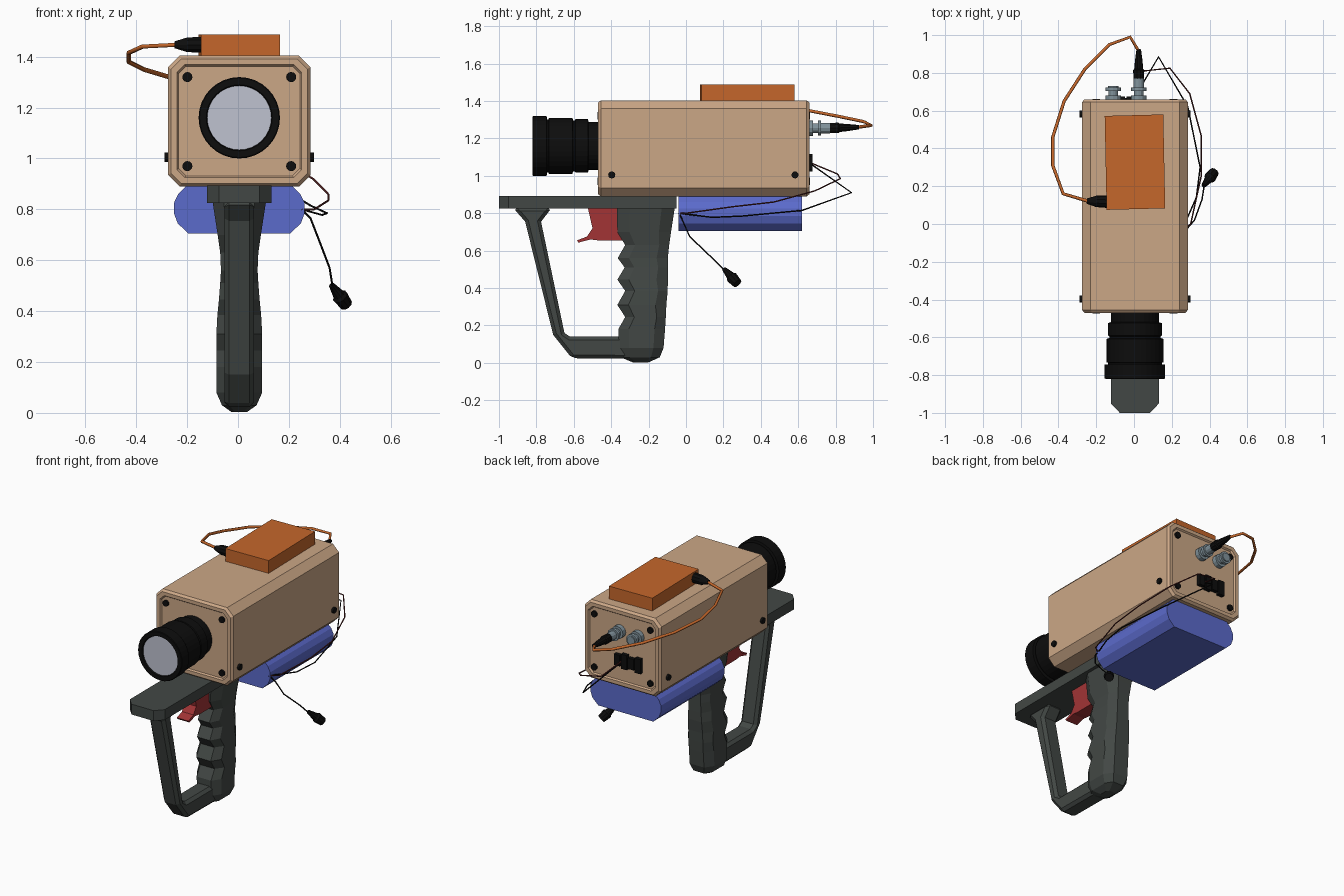
import bpy, bmesh, math
from mathutils import Vector

if "Cube" in bpy.data.objects:
    bpy.data.objects.remove(bpy.data.objects["Cube"])

CX = 0.005  # centre line of the device


def mat(name, r, g, b):
    m = bpy.data.materials.new(name)
    m.diffuse_color = (r, g, b, 1)
    m.use_nodes = True
    m.node_tree.nodes["Principled BSDF"].inputs["Base Color"].default_value = m.diffuse_color
    return m


TAN = mat("tan_paint", 0.60, 0.386, 0.24)
ORANGE = mat("orange", 0.56, 0.135, 0.024)
BLUE = mat("blue", 0.105, 0.145, 0.60)
DARK = mat("dark_grey_grip", 0.055, 0.064, 0.059)
RED = mat("red", 0.36, 0.034, 0.036)
BLACK = mat("black", 0.004, 0.004, 0.004)
GLASS = mat("pale_glass", 0.52, 0.54, 0.63)
METAL = mat("grey_metal", 0.22, 0.29, 0.33)
WIRE = mat("dark_red_wire", 0.09, 0.015, 0.015)


def loft(name, rings, m, bevel=0):
    """Skin a list of equal-length rings and cap both ends."""
    bm = bmesh.new()
    vs = [[bm.verts.new(p) for p in r] for r in rings]
    n = len(rings[0])
    for a, b in zip(vs, vs[1:]):
        for i in range(n):
            j = (i + 1) % n
            bm.faces.new((a[i], a[j], b[j], b[i]))
    bm.faces.new(vs[0])
    bm.faces.new(vs[-1])
    bmesh.ops.recalc_face_normals(bm, faces=bm.faces)
    me = bpy.data.meshes.new(name)
    bm.to_mesh(me)
    bm.free()
    ob = bpy.data.objects.new(name, me)
    bpy.context.collection.objects.link(ob)
    me.materials.append(m)
    if bevel:
        mod = ob.modifiers.new("chamfer", 'BEVEL')
        mod.width, mod.segments = bevel, 1
        mod.limit_method, mod.angle_limit = 'ANGLE', math.radians(50)
    return ob


def octagon(hx, hy, cx, cy):
    return [(hx, hy - cy), (hx - cx, hy), (cx - hx, hy), (-hx, hy - cy),
            (-hx, cy - hy), (cx - hx, -hy), (hx - cx, -hy), (hx, cy - hy)]


def lathe(name, origin, axis, profile, m, sides=16):
    """Turn (distance, radius) pairs around an axis."""
    q = Vector(axis).to_track_quat('Z', 'Y')
    ang = [2 * math.pi * i / sides for i in range(sides)]
    return loft(name, [[Vector(origin) + q @ Vector((r * math.cos(a), r * math.sin(a), d))
                        for a in ang] for d, r in profile], m)


def side_prism(name, outline, half, m, bevel=0):
    """Extrude a (y, z) outline across x."""
    return loft(name, [[(CX + s * half, y, z) for y, z in outline] for s in (-1, 1)], m, bevel)


def box(name, x, y, z, m):
    return side_prism(name, [(y[0], z[0]), (y[1], z[0]), (y[1], z[1]), (y[0], z[1])], 1, m) \
        if x is None else loft(name, [[(a, y[0], z[0]), (a, y[1], z[0]), (a, y[1], z[1]),
                                       (a, y[0], z[1])] for a in x], m)


def cable(name, pts, r, m):
    cu = bpy.data.curves.new(name, 'CURVE')
    cu.dimensions = '3D'
    cu.bevel_depth, cu.bevel_resolution = r, 1
    cu.use_fill_caps = True
    sp = cu.splines.new('POLY')
    sp.points.add(len(pts) - 1)
    for p, c in zip(sp.points, pts):
        p.co = (*c, 1)
    ob = bpy.data.objects.new(name, cu)
    bpy.context.collection.objects.link(ob)
    cu.materials.append(m)
    bpy.ops.object.select_all(action='DESELECT')
    ob.select_set(True)
    bpy.context.view_layer.objects.active = ob
    bpy.ops.object.convert(target='MESH')


# Housing with rims and recessed end plates
rings = []
for y, i in [(-.46, .042), (-.47, .035), (-.47, .012), (-.455, 0),
             (.645, 0), (.66, .012), (.66, .035), (.65, .042)]:
    c = .045 - i * .4
    rings.append([(CX + a, y, 1.147 + b) for a, b in octagon(.28 - i, .257 - i, c, c)])
loft("housing", rings, TAN)

# Screws on both end plates and on both sides
for sx in (-.204, .204):
    for z in (.97, 1.32):
        lathe("front_screw", (CX + sx, -.455, z), (0, -1, 0), [(0, .02), (.018, .02)], BLACK, 12)
        lathe("back_screw", (CX + sx, .645, z), (0, 1, 0), [(0, .02), (.018, .02)], BLACK, 12)
for s in (-1, 1):
    for y in (-.397, .583):
        lathe("side_screw", (CX + s * .275, y, 1.005), (s, 0, 0), [(0, .019), (.019, .019)], BLACK, 12)

# Lens barrel and glass
lathe("lens_barrel", (CX, -.455, 1.16), (0, -1, 0),
      [(0, .128), (.065, .128), (.07, .143), (.135, .143), (.14, .136), (.148, .136),
       (.153, .15), (.278, .15), (.28, .142), (.288, .142), (.29, .16), (.362, .16),
       (.365, .156), (.365, .13), (.35, .125)], BLACK, 32)
lathe("lens_glass", (CX, -.80, 1.16), (0, -1, 0), [(0, .126), (.012, .126)], GLASS, 32)

# Mounting plate with clipped front corners
plate = [(-.08, -1), (.08, -1), (.127, -.95), (.127, -.05), (-.127, -.05), (-.127, -.95)]
loft("mount_plate", [[(CX + x, y, z) for x, y in plate] for z in (.825, .893)], DARK)

# Grip with finger grooves: z, front y, back y, half width
rings = []
for z, f, b, w in [(.83, -.37, -.06, .105), (.70, -.367, -.08, .085), (.63, -.325, -.09, .075),
                   (.56, -.365, -.097, .072), (.51, -.328, -.097, .075), (.445, -.367, -.097, .08),
                   (.385, -.325, -.098, .086), (.31, -.367, -.105, .09), (.245, -.325, -.108, .09),
                   (.18, -.362, -.112, .09), (.08, -.36, -.12, .09), (.03, -.35, -.14, .068),
                   (.003, -.285, -.2, .03)]:
    h = (b - f) / 2
    rings.append([(CX + x, (f + b) / 2 + y, z) for x, y in octagon(w, h, w * .42, h * .45)])
loft("grip", rings, DARK)

# Hand guard loop
side_prism("hand_guard", [(-.925, .83), (-.86, .755), (-.71, .15), (-.61, .025), (-.30, .022),
                          (-.30, .14), (-.62, .14), (-.65, .16), (-.775, .755), (-.717, .83)],
           .058, DARK, .018)

# Trigger
side_prism("trigger", [(-.525, .83), (-.34, .83), (-.34, .655), (-.47, .655), (-.51, .66),
                       (-.575, .643), (-.583, .655), (-.53, .675), (-.50, .72)], .042, RED)

# Battery pack under the housing
half = [(.2, .705), (.242, .745), (.257, .785), (.257, .825), (.24, .86), (.205, .895)]
outline = half + [(-x, z) for x, z in reversed(half)]
loft("battery_pack", [[(CX + x, y, z) for x, z in outline] for y in (-.04, .62)], BLUE)

# Module on top, turned slightly
module = [(-.155, .572), (.155, .58), (.165, .083), (-.145, .075)]
loft("top_module", [[(x, y, z) for x, y in module] for z in (1.395, 1.488)], ORANGE)

# Rear sockets
for x, end in ((.025, .125), (-.11, .085)):
    lathe("rear_socket", (x, .645, 1.255), (0, 1, 0),
          [(0, .042), (.035, .042), (.035, .026), (.06, .026), (.06, .04),
           (.078, .04), (.078, .028), (end, .028)], METAL, 12)

# Terminal block on the back plate
for i in range(4):
    x = -.14 + i * .05
    h = .048 if i % 2 == 0 else .036
    box("terminal_block", (x, x + .042), (.645, .675), (1.07 - h, 1.07 + h), BLACK)
box("terminal_base", (-.14, .05), (.645, .667), (1.04, 1.10), BLACK)

# Plugs
plug = [(0, .026), (.06, .03), (.065, .024), (.11, .02), (.17, .012)]
lathe("rear_plug", (.025, .755, 1.255), (0, 1, .03), plug, BLACK, 10)
lathe("module_plug", (-.14, .118, 1.447), (-1, .03, 0), [(0, .033), (.06, .03), (.11, .014)], BLACK, 10)
lathe("loose_plug", (.425, .275, .425), (-.055, -.07, .075),
      [(0, .026), (.05, .032), (.06, .024), (.12, .012)], BLACK, 10)

# Orange cable from module to rear socket
cable("module_cable", [(-.24, .12, 1.447), (-.375, .16, 1.44), (-.43, .31, 1.415),
                       (-.43, .46, 1.38), (-.37, .65, 1.35), (-.26, .82, 1.317),
                       (-.13, .95, 1.29), (-.02, .99, 1.27), (.022, .92, 1.26)], .009, ORANGE)

# Thin battery wires
cable("red_wire", [(.0, .665, 1.07), (.05, .81, 1.01), (.19, .825, .985), (.295, .69, .92),
                   (.355, .47, .86), (.355, .25, .835), (.3, .0, .80), (.25, -.035, .80)], .004, WIRE)
cable("black_wire", [(.0, .665, 1.065), (.13, .885, .91), (.285, .62, .815),
                     (.35, .3, .785), (.33, .14, .778), (.25, -.04, .80)], .004, BLACK)
cable("plug_wire", [(.25, -.035, .80), (.285, -.02, .765), (.32, .02, .675),
                    (.36, .13, .57), (.372, .205, .495)], .004, BLACK)
